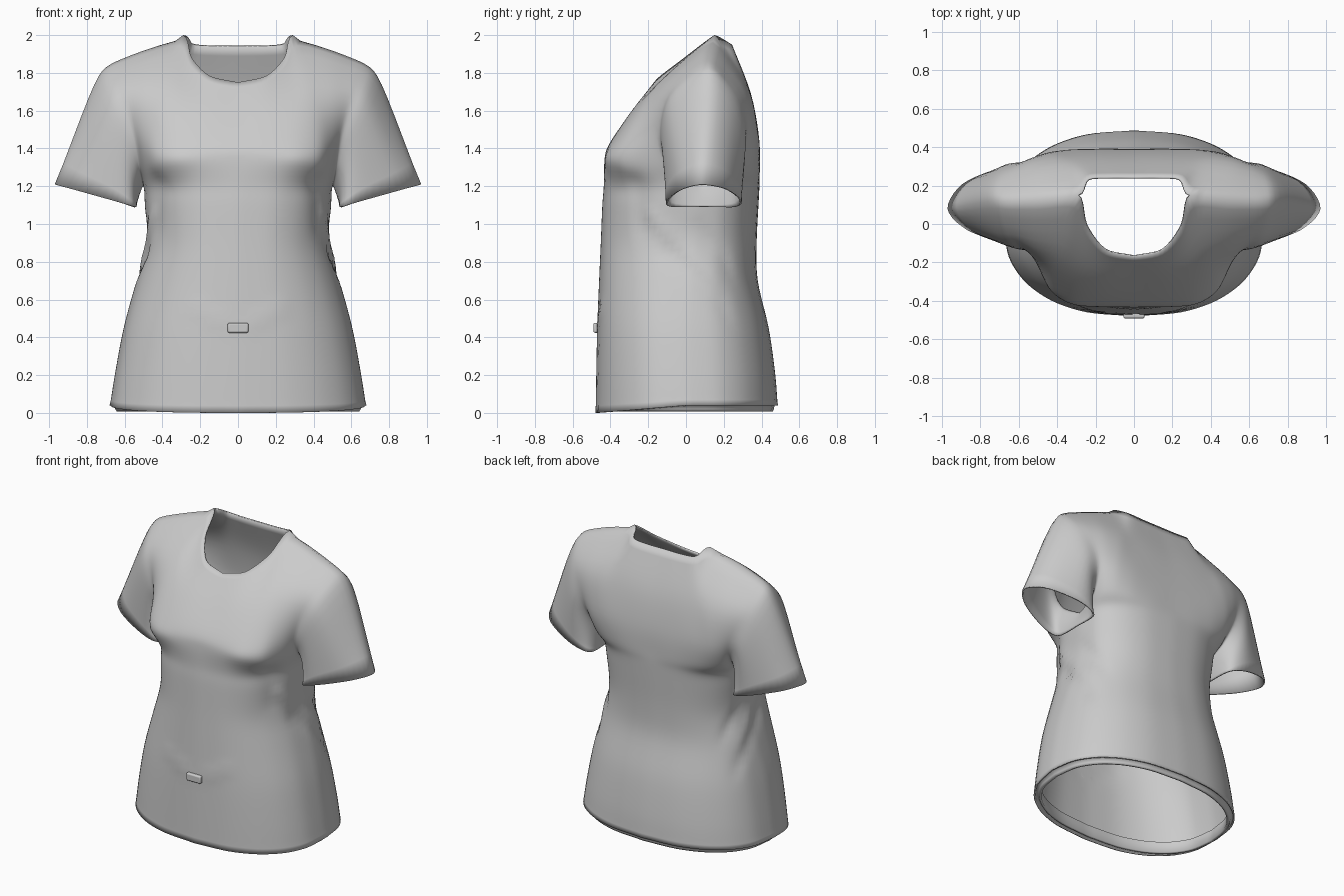
import bpy, bmesh, math
from mathutils import Vector as V

if "Cube" in bpy.data.objects:
    bpy.data.objects.remove(bpy.data.objects["Cube"])

S = 5  # samples per control span


def spline(pts, closed=False):
    """Smooth curve through control points, S samples per span."""
    n = len(pts)
    out = []
    for i in range(n if closed else n - 1):
        if closed:
            a, b, c, d = (pts[(i + k) % n] for k in (-1, 0, 1, 2))
        else:
            b, c = pts[i], pts[i + 1]
            a = pts[i - 1] if i else b * 2 - c
            d = pts[i + 2] if i + 2 < n else c * 2 - b
        m0, m1 = (c - a) * 0.45, (d - b) * 0.45
        for k in range(S):
            t = k / S
            out.append(b * (2*t**3 - 3*t*t + 1) + m0 * (t**3 - 2*t*t + t)
                       + c * (3*t*t - 2*t**3) + m1 * (t**3 - t*t))
    out.append((pts[0] if closed else pts[-1]).copy())
    return out


def loft(curves):
    """Spline across already sampled curves -> grid[row][col]."""
    cols = [spline(list(c)) for c in zip(*curves)]
    return [list(r) for r in zip(*cols)]


def add_grid(bm, grid, flip):
    """Add the grid and its mirror image."""
    for s in (1, -1):
        vs = [[bm.verts.new((p.x * s, p.y, p.z)) for p in r] for r in grid]
        for r in range(len(vs) - 1):
            for c in range(len(vs[0]) - 1):
                q = [vs[r][c], vs[r][c+1], vs[r+1][c+1], vs[r+1][c]]
                if flip != (s < 0):
                    q.reverse()
                bm.faces.new(q)


def finish(bm, name):
    me = bpy.data.meshes.new(name)
    bm.to_mesh(me)
    bm.free()
    me.shade_smooth()
    ob = bpy.data.objects.new(name, me)
    bpy.context.collection.objects.link(ob)
    return ob


def section(z, w, ym, ye, n, a):
    """Point on a superellipse quarter, from centre line to side."""
    return V((w * math.sin(a)**(2/n), ym + (ye - ym) * max(math.cos(a), 0)**(2/n), z))


# z, half width, side y, front y, back y, squareness
LOWER = [(0.0, .68, 0, -.48, .487, 2.3), (.2, .655, 0, -.477, .475, 2.3),
         (.45, .608, 0, -.472, .44, 2.3), (.7, .54, .02, -.462, .38, 2.3),
         (.9, .485, .04, -.453, .375, 2.35), (1.1, .495, .06, -.445, .385, 2.4),
         (1.2, .5, .08, -.437, .39, 2.5)]
FRONT = [
    [(0, -.432, 1.33), (.18, -.432, 1.33), (.32, -.42, 1.33), (.43, -.35, 1.32), (.49, -.21, 1.31), (.52, -.07, 1.3)],
    [(0, -.41, 1.42), (.18, -.405, 1.42), (.32, -.38, 1.43), (.43, -.32, 1.44), (.5, -.22, 1.45), (.54, -.14, 1.45)],
    [(0, -.285, 1.6), (.16, -.28, 1.61), (.29, -.23, 1.66), (.38, -.16, 1.73), (.5, -.13, 1.72), (.61, -.09, 1.7)],
    [(0, -.17, 1.75), (.15, -.135, 1.785), (.245, -.01, 1.88), (.29, .15, 2.0), (.48, .13, 1.95), (.675, .12, 1.872)]]
BACK = [
    [(0, .39, 1.28), (.18, .39, 1.28), (.33, .375, 1.28), (.43, .34, 1.28), (.49, .29, 1.28), (.52, .22, 1.28)],
    [(0, .387, 1.45), (.18, .388, 1.45), (.33, .387, 1.45), (.44, .375, 1.45), (.51, .35, 1.45), (.56, .32, 1.45)],
    [(0, .345, 1.68), (.17, .345, 1.69), (.31, .34, 1.7), (.4, .335, 1.71), (.52, .32, 1.7), (.63, .29, 1.68)],
    [(0, .245, 1.945), (.13, .245, 1.945), (.24, .235, 1.955), (.29, .15, 2.0), (.48, .13, 1.95), (.675, .12, 1.872)]]


def panel(front):
    rows = []
    for k, (z, w, ym, yf, yb, n) in enumerate(LOWER):
        row = []
        for i in range(6):
            zz = z if k else (.04 * (i / 5)**2 if front else .04)
            row.append(section(zz, w, ym, yf if front else yb, n, math.radians(18 * i)))
        rows.append(row)
    rows += [[V(p) for p in r] for r in (FRONT if front else BACK)]
    return loft([spline(r) for r in rows])


# Shirt: front and back panels sharing side and shoulder seams
front, back = panel(True), panel(False)
arm = 6 * S
for r in range(arm + 1):
    back[r][-1] = front[r][-1].copy()
for c in range(3 * S, 5 * S + 1):
    back[-1][c] = front[-1][c].copy()

# Sleeve: armhole loop lofted to the cuff
armhole = [r[-1] for r in front[arm:]] + [r[-1] for r in back[arm:]][::-1][1:]
middle = [V(p) for p in [(.525, .09, 1.14), (.545, -.07, 1.2), (.6, -.13, 1.42), (.7, -.08, 1.62),
                         (.76, .12, 1.755), (.73, .25, 1.62), (.64, .32, 1.42), (.545, .25, 1.2)]]
cuff = [V((x, y, 1.09 + (x - .54) * .28)) for x, y in
        [(.54, .1), (.55, -.085), (.67, -.1), (.87, -.03), (.97, .08), (.89, .21), (.69, .29), (.55, .27)]]
sleeve = loft([armhole, spline(middle, True), spline(cuff, True)])

bm = bmesh.new()
add_grid(bm, front, False)
add_grid(bm, back, True)
add_grid(bm, sleeve, True)
bmesh.ops.remove_doubles(bm, verts=bm.verts[:], dist=.0005)
inner = [v for v in bm.verts if not v.is_boundary]
for _ in range(3):
    bmesh.ops.smooth_vert(bm, verts=inner, factor=.5, use_axis_x=True, use_axis_y=True, use_axis_z=True)

# Cloth folds: start, end, width, depth
FOLDS = [((.06, -.48, .47), (.26, -.46, .57), .03, .008),
         ((.46, -.2, 1.05), (.55, .2, .68), .035, .012),
         ((.48, -.1, .85), (.56, .28, .5), .035, -.012),
         ((.46, .05, 1.0), (.46, .3, .7), .03, -.012),
         ((.45, -.28, 1.2), (.46, -.25, 1.0), .07, -.015)]
bm.normal_update()
moves = []
for v in inner:
    p = V((abs(v.co.x), v.co.y, v.co.z))
    off = 0
    for a, b, w, d in FOLDS:
        a, b = V(a), V(b)
        t = min(1, max(0, (p - a).dot(b - a) / (b - a).length_squared))
        off += d * math.exp(-((p - a.lerp(b, t)).length / w)**2)
    moves.append((v, v.normal * off))
for v, m in moves:
    v.co += m
shirt = finish(bm, "shirt")
mod = shirt.modifiers.new("cloth_thickness", 'SOLIDIFY')
mod.thickness, mod.offset = .01, -1

# Folded hem band inside the bottom edge
bm = bmesh.new()
for edge, flip in ((front[0], False), (back[0], True)):
    ring = lambda s, z=None: [V((p.x * s, p.y * s, p.z + .004 if z is None else z)) for p in edge]
    add_grid(bm, [ring(.93, .09), ring(.92, .012), ring(.945, .008), ring(.955, .02), ring(.965), ring(.995)], flip)
bmesh.ops.remove_doubles(bm, verts=bm.verts[:], dist=.0005)
finish(bm, "hem_band")

# Small tab on the front
bpy.ops.mesh.primitive_cube_add(size=1, location=(0, -.476, .45))
tab = bpy.context.object
tab.name = "front_tab"
tab.scale = (.11, .03, .052)
bpy.ops.object.transform_apply(location=False, rotation=False, scale=True)
bev = tab.modifiers.new("soft_edges", 'BEVEL')
bev.width, bev.segments = .009, 3
bpy.ops.object.shade_smooth_by_angle()
